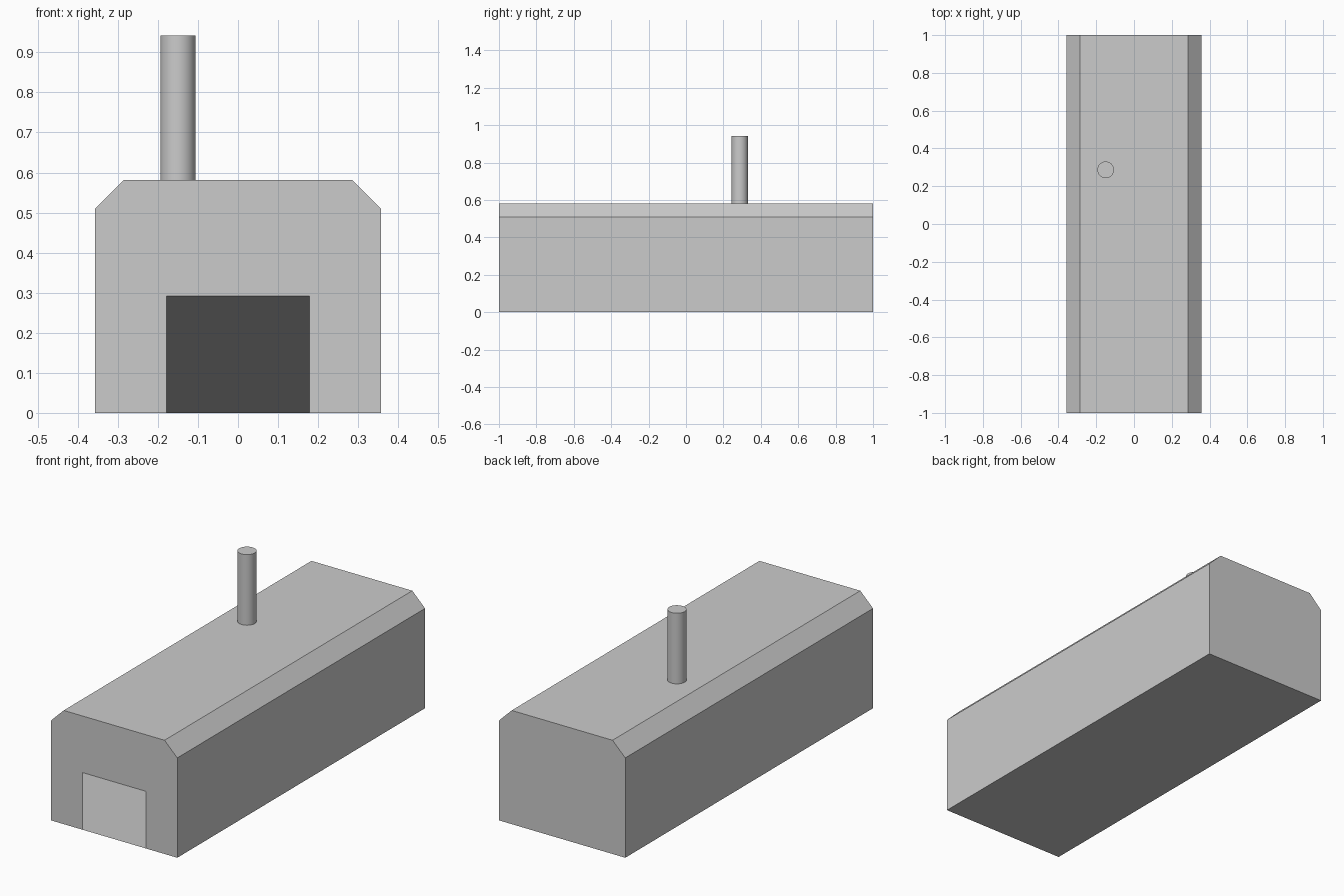
import bpy, bmesh

if "Cube" in bpy.data.objects:
    bpy.data.objects.remove(bpy.data.objects["Cube"])

W, SHOULDER, ROOF, FLAT = 0.357, 0.51, 0.581, 0.285   # half width, heights, half roof flat
DOOR_W, DOOR_H = 0.179, 0.292                         # half width and height of doorway


def mesh_object(name, bm):
    mesh = bpy.data.meshes.new(name)
    bm.to_mesh(mesh)
    bm.free()
    obj = bpy.data.objects.new(name, mesh)
    bpy.context.collection.objects.link(obj)
    return obj


# Hollow thin-skinned body: chamfered profile run front to back
profile = [(W, 0), (W, SHOULDER), (FLAT, ROOF), (-FLAT, ROOF), (-W, SHOULDER), (-W, 0)]
doorway = [(-DOOR_W, 0), (-DOOR_W, DOOR_H), (DOOR_W, DOOR_H), (DOOR_W, 0)]
bm = bmesh.new()
front = [bm.verts.new((x, -1, z)) for x, z in profile]
back = [bm.verts.new((x, 1, z)) for x, z in profile]
door = [bm.verts.new((x, -1, z)) for x, z in doorway]

# Walls, chamfers and roof
for i in range(len(profile) - 1):
    bm.faces.new((front[i], back[i], back[i + 1], front[i + 1]))

# Floor, closed back, and front wall with the doorway notch
bm.faces.new([front[-1], back[-1], back[0], front[0]] + door[::-1])
bm.faces.new(back[::-1])
bm.faces.new(front + door)
bm.normal_update()
mesh_object("shed_body", bm)

# Round chimney standing on the roof
TOP = 0.942
bpy.ops.mesh.primitive_cylinder_add(vertices=32, radius=0.044, depth=TOP - ROOF,
                                    location=(-0.15, 0.287, (TOP + ROOF) / 2))
chimney = bpy.context.object
chimney.name = "chimney"
bpy.ops.object.shade_smooth_by_angle()
